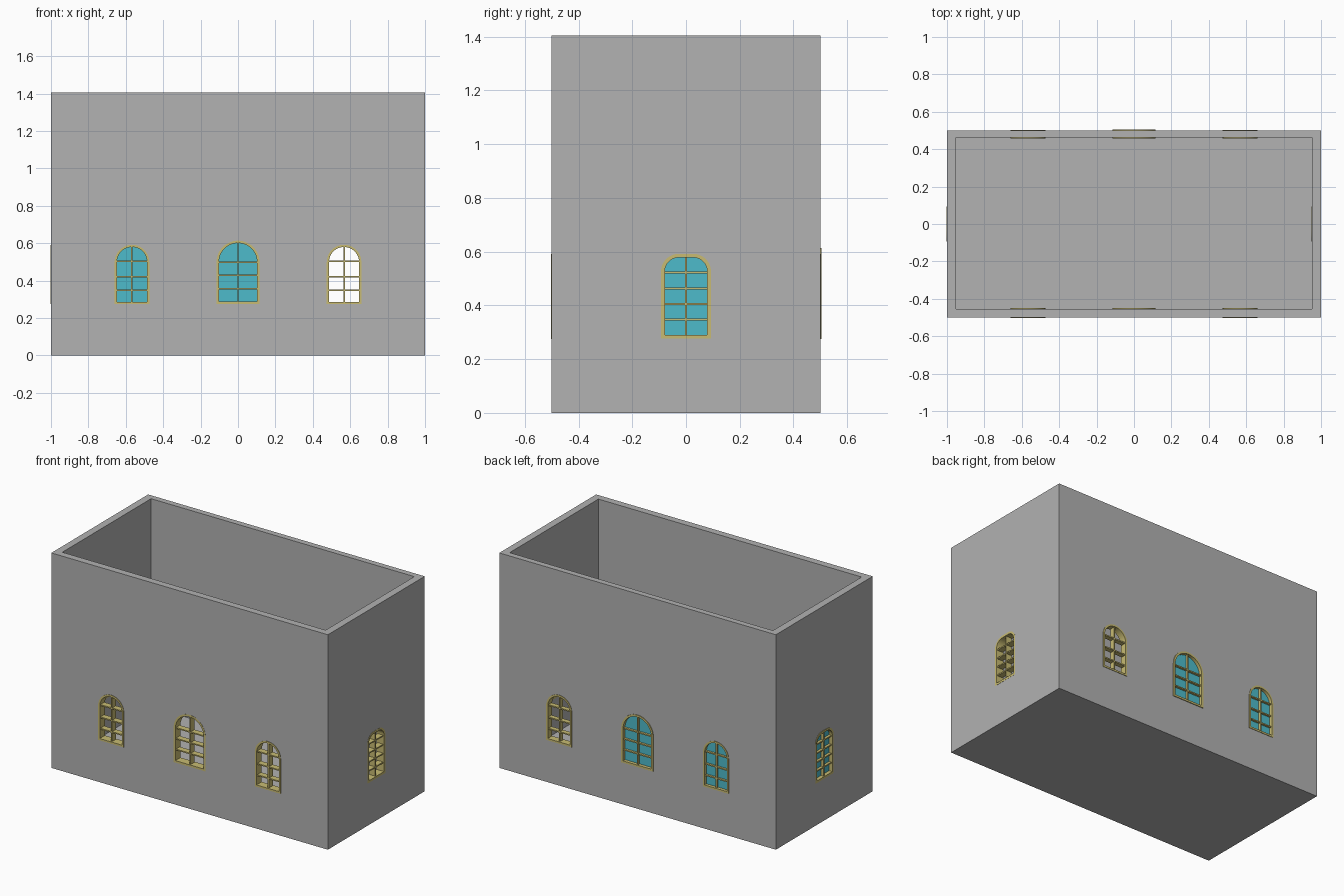
import bpy, bmesh, math
from mathutils import Matrix

if "Cube" in bpy.data.objects:
    bpy.data.objects.remove(bpy.data.objects["Cube"])


def material(name, rgb):
    m = bpy.data.materials.new(name)
    m.diffuse_color = (*rgb, 1)
    m.use_nodes = True
    m.node_tree.nodes["Principled BSDF"].inputs["Base Color"].default_value = m.diffuse_color
    return m


GREY = material("wall grey", (0.445, 0.445, 0.445))
GOLD = material("frame gold", (0.58, 0.50, 0.17))
TEAL = material("glass teal", (0.076, 0.50, 0.60))


def finish(name, bm, mat, matrix=Matrix()):
    bmesh.ops.recalc_face_normals(bm, faces=bm.faces[:])
    me = bpy.data.meshes.new(name)
    bm.to_mesh(me)
    bm.free()
    me.materials.append(mat)
    me.transform(matrix)
    ob = bpy.data.objects.new(name, me)
    bpy.context.collection.objects.link(ob)
    return ob


def box(bm, x0, x1, y0, y1, z0, z1):
    m = (Matrix.Translation(((x0 + x1) / 2, (y0 + y1) / 2, (z0 + z1) / 2))
         @ Matrix.Diagonal((x1 - x0, y1 - y0, z1 - z0, 1)))
    bmesh.ops.create_cube(bm, size=1, matrix=m)


def outline(w, z0, z1, r, inset=0.0, n=12):
    """Window outline: square sill, top corners rounded (r == w gives a full arch)."""
    w, z0, z1, r = w - inset, z0 + inset, z1 - inset, r - inset
    pts = [(-w, z0), (w, z0)]
    for side, start in ((1, 0), (-1, math.pi / 2)):
        for i in range(n + 1):
            a = start + math.pi / 2 * i / n
            p = (side * (w - r) + r * math.cos(a), z1 - r + r * math.sin(a))
            if math.dist(p, pts[-1]) > 1e-5:
                pts.append(p)
    return pts


def prism(bm, pts, y0, y1):
    a = [bm.verts.new((x, y0, z)) for x, z in pts]
    b = [bm.verts.new((x, y1, z)) for x, z in pts]
    bm.faces.new(a)
    bm.faces.new(b)
    for i in range(len(a)):
        j = (i + 1) % len(a)
        bm.faces.new((a[i], a[j], b[j], b[i]))


def ring(bm, outer, inner, y0, y1):
    loops = [[bm.verts.new((x, y, z)) for x, z in pts]
             for pts, y in ((outer, y0), (inner, y0), (inner, y1), (outer, y1))]
    n = len(outer)
    for k in range(4):
        p, q = loops[k], loops[(k + 1) % 4]
        for i in range(n):
            j = (i + 1) % n
            bm.faces.new((p[i], p[j], q[j], q[i]))


# Open-topped building shell
H = 1.405
bm = bmesh.new()
box(bm, -1, 1, -0.5, 0.5, 0, H)
walls = finish("walls", bm, GREY)
bm = bmesh.new()
box(bm, -0.952, 0.952, -0.4545, 0.4615, 0.045, H + 0.3)
cutters = [finish("room_cutter", bm, GREY)]

# Window shapes: half width, sill, top, corner radius, frame width, bar heights
SMALL = (0.0925, 0.275, 0.592, 0.0925, 0.012, (0.348, 0.422, 0.503))
LARGE = (0.115, 0.275, 0.614, 0.115, 0.013, (0.357, 0.428, 0.498))
SIDE = (0.093, 0.276, 0.592, 0.066, 0.014, (0.347, 0.405, 0.463, 0.522))

# name, shape, turn about z, sideways position, outer depth, inner depth, glazed
WINDOWS = [
    ("front_left_window", SMALL, 0, -0.567, -0.503, -0.450, False),
    ("front_middle_window", LARGE, 0, 0, -0.501, -0.449, False),
    ("front_right_window", SMALL, 0, 0.567, -0.503, -0.450, False),
    ("back_left_window", SMALL, 180, 0.567, -0.503, -0.458, True),
    ("back_middle_window", LARGE, 180, 0, -0.505, -0.458, True),
    ("back_right_window", SMALL, 180, -0.567, -0.503, -0.458, False),
    ("right_window", SIDE, 90, 0, -1.001, -0.948, False),
    ("left_window", SIDE, -90, 0, -1.003, -0.951, True),
]

for name, (w, z0, z1, r, f, bars), turn, u, y0, y1, glazed in WINDOWS:
    place = Matrix.Rotation(math.radians(turn), 4, 'Z') @ Matrix.Translation((u, 0, 0))
    # Opening
    bm = bmesh.new()
    prism(bm, outline(w, z0, z1, r, 0.003), y0 - 0.05, y1 + 0.05)
    cutters.append(finish(name + "_cutter", bm, GREY, place))
    # Frame
    bm = bmesh.new()
    ring(bm, outline(w, z0, z1, r), outline(w, z0, z1, r, f), y0, y1)
    frame = finish(name + "_frame", bm, GOLD, place)
    frame.data.shade_smooth()
    frame.data.set_sharp_from_angle(angle=math.radians(30))
    # Glazing bars
    bm = bmesh.new()
    t = 0.004
    a, b = y0 + 0.006, y1 - 0.006
    box(bm, -t, t, a, b, z0 + f / 2, z1 - f / 2)
    for z in bars:
        box(bm, -w + f / 2, w - f / 2, a + 0.001, b - 0.001, z - t, z + t)
    finish(name + "_bars", bm, GOLD, place)
    # Glass pane
    if glazed:
        mid = (y0 + y1) / 2
        bm = bmesh.new()
        prism(bm, outline(w, z0, z1, r, f / 2), mid - 0.002, mid + 0.002)
        finish(name + "_glass", bm, TEAL, place)

# Cut the room and the openings, then drop the cutters
for c in cutters:
    mod = walls.modifiers.new(c.name, 'BOOLEAN')
    mod.operation = 'DIFFERENCE'
    mod.solver = 'EXACT'
    mod.object = c
bpy.context.view_layer.update()
cut = bpy.data.meshes.new_from_object(walls.evaluated_get(bpy.context.evaluated_depsgraph_get()))
walls.modifiers.clear()
walls.data = cut
for c in cutters:
    bpy.data.objects.remove(c)
